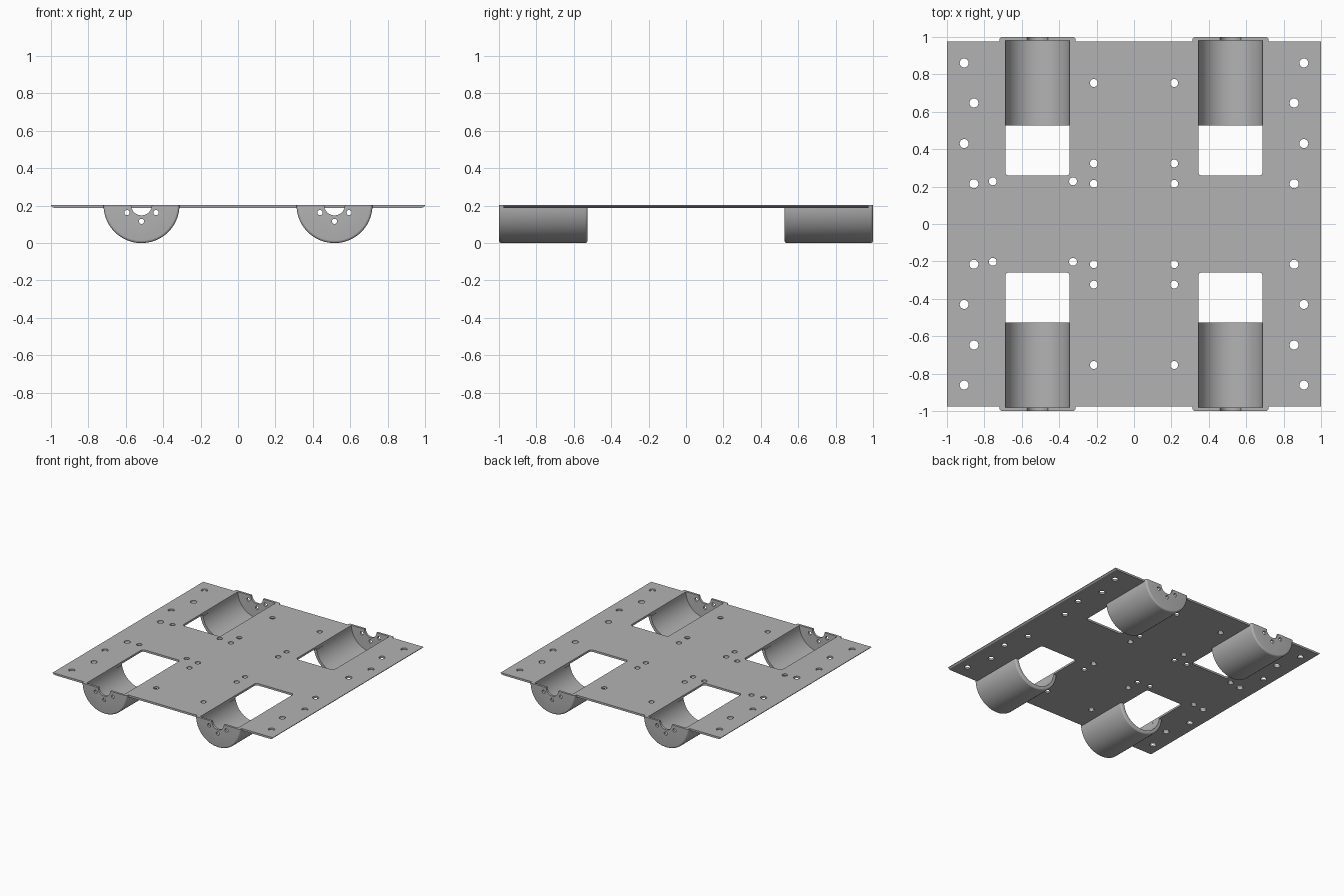
import bpy, bmesh
from math import sin, cos, pi, radians

cube = bpy.data.objects.get("Cube")
if cube:
    bpy.data.objects.remove(cube, do_unlink=True)

TOP = 0.203                        # plate top, also the axis height of the cradles
THICK = 0.016
R_OUT, R_IN = 0.203, 0.172
CRADLE_X, CRADLE_END = 0.516, 0.526
PLATE_Y = 0.977
FILLET = 0.014

grey = bpy.data.materials.new("plain grey")
grey.use_nodes = True
colour = (0.45, 0.45, 0.45, 1)
grey.diffuse_color = colour
grey.node_tree.nodes["Principled BSDF"].inputs["Base Color"].default_value = colour


def loft(name, rings):
    """Closed solid through a list of equally long point rings."""
    bm = bmesh.new()
    loops = [[bm.verts.new(p) for p in ring] for ring in rings]
    n = len(loops[0])
    for a, b in zip(loops, loops[1:]):
        for i in range(n):
            j = (i + 1) % n
            bm.faces.new((a[i], a[j], b[j], b[i]))
    bm.faces.new(loops[0])
    bm.faces.new(loops[-1])
    bmesh.ops.recalc_face_normals(bm, faces=bm.faces)
    mesh = bpy.data.meshes.new(name)
    bm.to_mesh(mesh)
    bm.free()
    mesh.materials.append(grey)
    obj = bpy.data.objects.new(name, mesh)
    bpy.context.collection.objects.link(obj)
    return obj


def along_y(profile, ys):
    return [[(x, y, z) for x, z in profile] for y in ys]


def half_disc(x, r, steps=40):
    """Lower half circle hanging from the plate top."""
    return [(x + r * cos(pi + pi * i / steps), TOP + r * sin(pi + pi * i / steps))
            for i in range(steps + 1)]


def bowl(x, r, rise=0.05):
    """Half circle with straight walls carried above the plate."""
    return [(x - r, TOP + rise)] + half_disc(x, r) + [(x + r, TOP + rise)]


def circle(cx, cy, r, steps=24):
    return [(cx + r * cos(2 * pi * i / steps), cy + r * sin(2 * pi * i / steps))
            for i in range(steps)]


def boolean(target, tools, operation):
    """Apply each tool to the target, then discard the tool."""
    for tool in tools:
        tool.hide_render = True
        mod = target.modifiers.new("cut", "BOOLEAN")
        mod.operation, mod.solver, mod.object = operation, "EXACT", tool
        bpy.context.view_layer.objects.active = target
        bpy.ops.object.modifier_apply(modifier=mod.name)
        bpy.data.objects.remove(tool, do_unlink=True)


# Plate with side edges eased underneath
low = TOP - THICK
section = [(-1, TOP), (-1, TOP - 0.004), (-0.99, low + 0.003), (-0.972, low)]
section += [(-x, z) for x, z in reversed(section)]
plate = loft("mounting_plate", along_y(section, (-PLATE_Y, PLATE_Y)))

corners = [(sx, sy) for sx in (-1, 1) for sy in (-1, 1)]

# Half-round motor cradles with rounded ends
cradles = []
for sx, sy in corners:
    stations = []
    for k in range(6):
        a = k / 5 * pi / 2
        stations.append((1 - FILLET + FILLET * cos(a), R_OUT - FILLET + FILLET * sin(a)))
    for k in range(6):
        a = (1 - k / 5) * pi / 2
        stations.append((CRADLE_END + FILLET - FILLET * cos(a), R_OUT - FILLET + FILLET * sin(a)))
    cradles.append(loft("cradle", [[(x, sy * y, z) for x, z in half_disc(sx * CRADLE_X, r)]
                                   for y, r in stations]))
boolean(plate, cradles, "UNION")

cutters = []
for sx, sy in corners:
    cx = sx * CRADLE_X
    # Motor bore
    cutters.append(loft("bore", along_y(bowl(cx, R_IN), (sy * 0.5, sy * 0.982))))
    # Plate opening with rounded inner corners
    c, y0, y1 = 0.02, 0.258, 0.6
    w = R_IN - 0.0005
    outline = [(cx - w, sy * y1), (cx + w, sy * y1)]
    for side in (1, -1):
        arc = [(cx + side * (w - c + c * cos(a)), sy * (y0 + c - c * sin(a)))
               for a in (radians(d) for d in range(0, 91, 18))]
        outline += arc[::side]
    cutters.append(loft("opening", [[(x, y, z) for x, y in outline]
                                    for z in (low - 0.01, TOP + 0.04)]))
    # Shaft notch and three screw holes in the end wall
    ends = (sy * 0.95, sy * 1.05)
    cutters.append(loft("notch", along_y(bowl(cx, 0.055), ends)))
    for dx, z in ((-0.078, 0.163), (0, 0.116), (0.078, 0.163)):
        cutters.append(loft("screw", along_y(circle(cx + dx, z, 0.014), ends)))

# Mounting holes: mirrored pattern plus four on one side only
holes = [(sx * x, sy * y, r) for sx, sy in corners for x, y, r in (
    (0.908, 0.861, 0.024), (0.856, 0.647, 0.024), (0.908, 0.430, 0.024),
    (0.856, 0.215, 0.024), (0.215, 0.754, 0.021), (0.215, 0.324, 0.021),
    (0.215, 0.215, 0.021))]
holes += [(x, y, 0.021) for x in (-0.755, -0.326) for y in (0.228, -0.202)]
for x, y, r in holes:
    cutters.append(loft("hole", [[(px, py, z) for px, py in circle(x, y, r)]
                                 for z in (low - 0.004, TOP + 0.02)]))
boolean(plate, cutters, "DIFFERENCE")

# Smooth curved walls, crisp edges
bpy.ops.object.select_all(action="DESELECT")
plate.select_set(True)
bpy.context.view_layer.objects.active = plate
bpy.ops.object.shade_smooth_by_angle(angle=radians(30))
